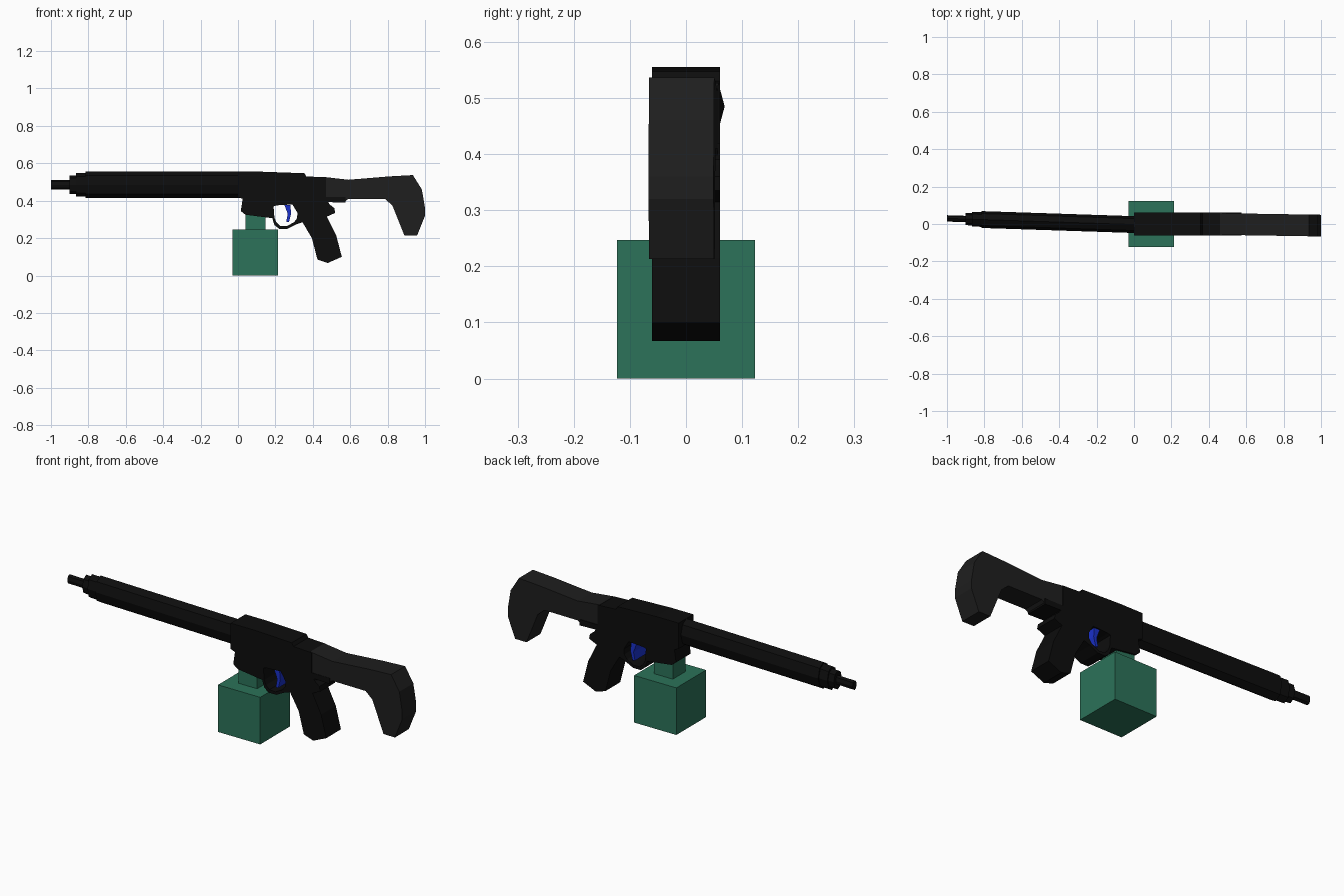
import bpy, bmesh, math


def material(name, rgb):
    m = bpy.data.materials.new(name)
    m.diffuse_color = (*rgb, 1)
    return m


BLACK = material("black", (0.004, 0.004, 0.004))
CHARCOAL = material("charcoal", (0.013, 0.013, 0.013))
BLUE = material("blue", (0.01, 0.03, 0.6))
GREEN = material("green", (0.025, 0.17, 0.1))


def finish(bm, name, mat):
    bmesh.ops.recalc_face_normals(bm, faces=bm.faces[:])
    me = bpy.data.meshes.new(name)
    bm.to_mesh(me)
    bm.free()
    me.materials.append(mat)
    ob = bpy.data.objects.new(name, me)
    bpy.context.collection.objects.link(ob)
    return ob


def plate(name, pts, half, mat, lean=0.0):
    """Extrude an (x, z) outline across y; lean shifts y along x."""
    bm = bmesh.new()
    x0 = min(p[0] for p in pts)
    sides = [[bm.verts.new((x, s * half + lean * (x - x0), z)) for x, z in pts]
             for s in (-1, 1)]
    for side in sides:
        bm.faces.new(side)
    n = len(pts)
    for i in range(n):
        j = (i + 1) % n
        bm.faces.new((sides[0][i], sides[0][j], sides[1][j], sides[1][i]))
    return finish(bm, name, mat)


def tube(name, x0, x1, ry, rz, mat, sides=8, zc=0.485):
    """Faceted oval rod along x, following the slight sideways slant."""
    bm = bmesh.new()
    rings = []
    for x in (x0, x1):
        yc = -0.003 - 0.033 * x
        rings.append([bm.verts.new((x, yc + ry * math.cos(2 * math.pi * i / sides),
                                    zc + rz * math.sin(2 * math.pi * i / sides)))
                      for i in range(sides)])
    for r in rings:
        bm.faces.new(r)
    for i in range(sides):
        j = (i + 1) % sides
        bm.faces.new((rings[0][i], rings[0][j], rings[1][j], rings[1][i]))
    return finish(bm, name, mat)


def box(name, x, y, z, mat):
    return plate(name, [(x[0], z[0]), (x[1], z[0]), (x[1], z[1]), (x[0], z[1])], y, mat)


# Stepped front tube
tube("muzzle", -1.0, -0.89, 0.017, 0.025, BLACK)
tube("front_collar", -0.9, -0.85, 0.033, 0.05, BLACK)
tube("second_collar", -0.865, -0.8, 0.039, 0.063, BLACK)
tube("long_barrel_cover", -0.815, 0.01, 0.045, 0.07, BLACK)

# Central body
plate("body", [(0, 0.555), (0.13, 0.555), (0.355, 0.547), (0.365, 0.53), (0.47, 0.525),
               (0.47, 0.395), (0.29, 0.38), (0.205, 0.375), (0.19, 0.37), (0.195, 0.305),
               (0.04, 0.325), (0.015, 0.345), (0.025, 0.41), (0, 0.42)], 0.061, BLACK)
plate("rear_tab", [(0.46, 0.42), (0.575, 0.42), (0.575, 0.39), (0.46, 0.393)], 0.061, BLACK)

# Handle with rear spur
plate("handle", [(0.29, 0.382), (0.48, 0.396), (0.49, 0.38), (0.515, 0.36), (0.52, 0.335),
                 (0.475, 0.315), (0.525, 0.215), (0.555, 0.1), (0.48, 0.067), (0.425, 0.085),
                 (0.395, 0.2), (0.345, 0.285), (0.315, 0.3), (0.318, 0.335)], 0.061, BLACK)

# Trigger and its guard loop
plate("trigger", [(0.248, 0.378), (0.28, 0.378), (0.284, 0.33), (0.272, 0.285),
                  (0.258, 0.287), (0.266, 0.33)], 0.055, BLUE)
plate("trigger_guard", [(0.19, 0.32), (0.205, 0.285), (0.225, 0.266), (0.26, 0.264),
                        (0.3, 0.285), (0.318, 0.31), (0.345, 0.285), (0.31, 0.273),
                        (0.265, 0.25), (0.22, 0.25), (0.195, 0.27), (0.182, 0.31)],
      0.061, BLACK)

# Shoulder stock
plate("stock", [(0.46, 0.527), (0.59, 0.512), (0.81, 0.53), (0.935, 0.537), (0.983, 0.46),
                (1.0, 0.36), (1.0, 0.32), (0.957, 0.213), (0.89, 0.213), (0.825, 0.375),
                (0.785, 0.41), (0.59, 0.41), (0.57, 0.395), (0.46, 0.397)],
      0.058, CHARCOAL, lean=-0.016)

# Green block and neck
box("block", (-0.03, 0.215), 0.123, (0, 0.247), GREEN)
box("neck", (0.04, 0.148), 0.052, (0.24, 0.4), GREEN)
